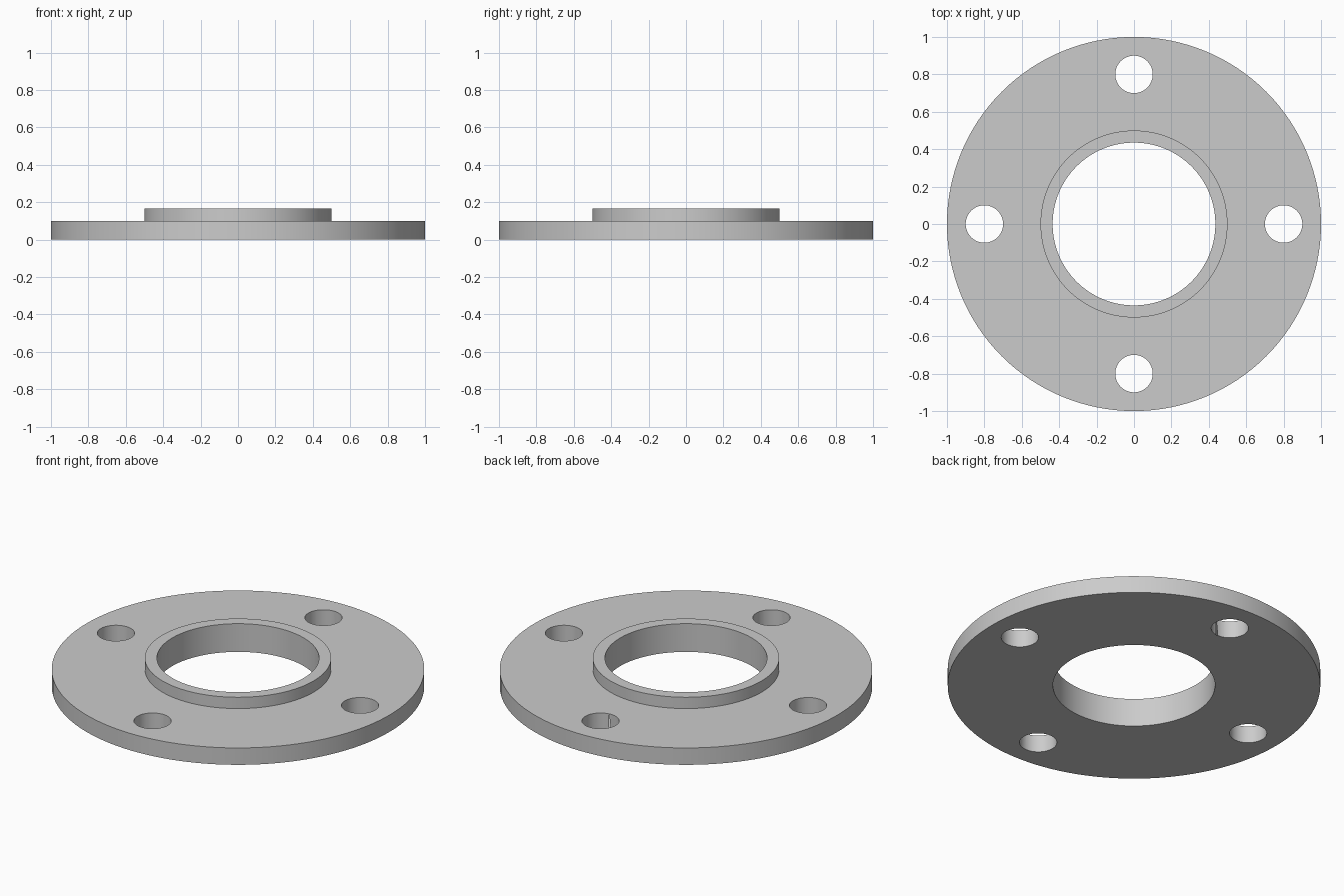
import bpy
import bmesh
from math import pi, cos, sin, radians

cube = bpy.data.objects.get("Cube")
if cube:
    bpy.data.objects.remove(cube, do_unlink=True)

SEGMENTS = 128
OUTER, COLLAR, BORE = 1.0, 0.5, 0.435
PLATE_TOP, COLLAR_TOP = 0.1, 0.167
HOLE_RADIUS, HOLE_CIRCLE, HOLE_COUNT = 0.1, 0.8, 4

# Plain grey metal
grey = bpy.data.materials.new("grey_metal")
grey.use_nodes = True
colour = (0.6, 0.6, 0.6, 1)
grey.diffuse_color = colour
grey.node_tree.nodes["Principled BSDF"].inputs["Base Color"].default_value = colour


def lathe(name, profile, segments):
    """Revolve a closed (radius, height) profile around z."""
    bm = bmesh.new()
    rings = []
    for i in range(segments):
        a = 2 * pi * i / segments
        rings.append([bm.verts.new((r * cos(a), r * sin(a), z)) for r, z in profile])
    n = len(profile)
    for i, ring in enumerate(rings):
        following = rings[(i + 1) % segments]
        for j in range(n):
            k = (j + 1) % n
            bm.faces.new((ring[j], following[j], following[k], ring[k]))
    bmesh.ops.recalc_face_normals(bm, faces=bm.faces)
    mesh = bpy.data.meshes.new(name)
    bm.to_mesh(mesh)
    bm.free()
    obj = bpy.data.objects.new(name, mesh)
    bpy.context.collection.objects.link(obj)
    return obj


# Round plate with a raised collar around the central bore
flange = lathe("flange_plate", [
    (BORE, 0), (OUTER, 0), (OUTER, PLATE_TOP),
    (COLLAR, PLATE_TOP), (COLLAR, COLLAR_TOP), (BORE, COLLAR_TOP),
], SEGMENTS)
flange.data.materials.append(grey)

# Bolt holes, cut straight through the plate
for i in range(HOLE_COUNT):
    a = 2 * pi * i / HOLE_COUNT
    bpy.ops.mesh.primitive_cylinder_add(
        vertices=48, radius=HOLE_RADIUS, depth=1,
        location=(HOLE_CIRCLE * cos(a), HOLE_CIRCLE * sin(a), 0))
    cutter = bpy.context.object
    cutter.name = "bolt_hole_cutter"
    cutter.hide_render = True
    cutter.data.materials.append(grey)
    cut = flange.modifiers.new("bolt_hole", "BOOLEAN")
    cut.operation = "DIFFERENCE"
    cut.solver = "EXACT"
    cut.object = cutter
    bpy.context.view_layer.objects.active = flange
    bpy.ops.object.modifier_apply(modifier=cut.name)
    bpy.data.objects.remove(cutter, do_unlink=True)

# Smooth round walls, crisp rims
bpy.ops.object.select_all(action="DESELECT")
flange.select_set(True)
bpy.context.view_layer.objects.active = flange
bpy.ops.object.shade_smooth_by_angle(angle=radians(30))
